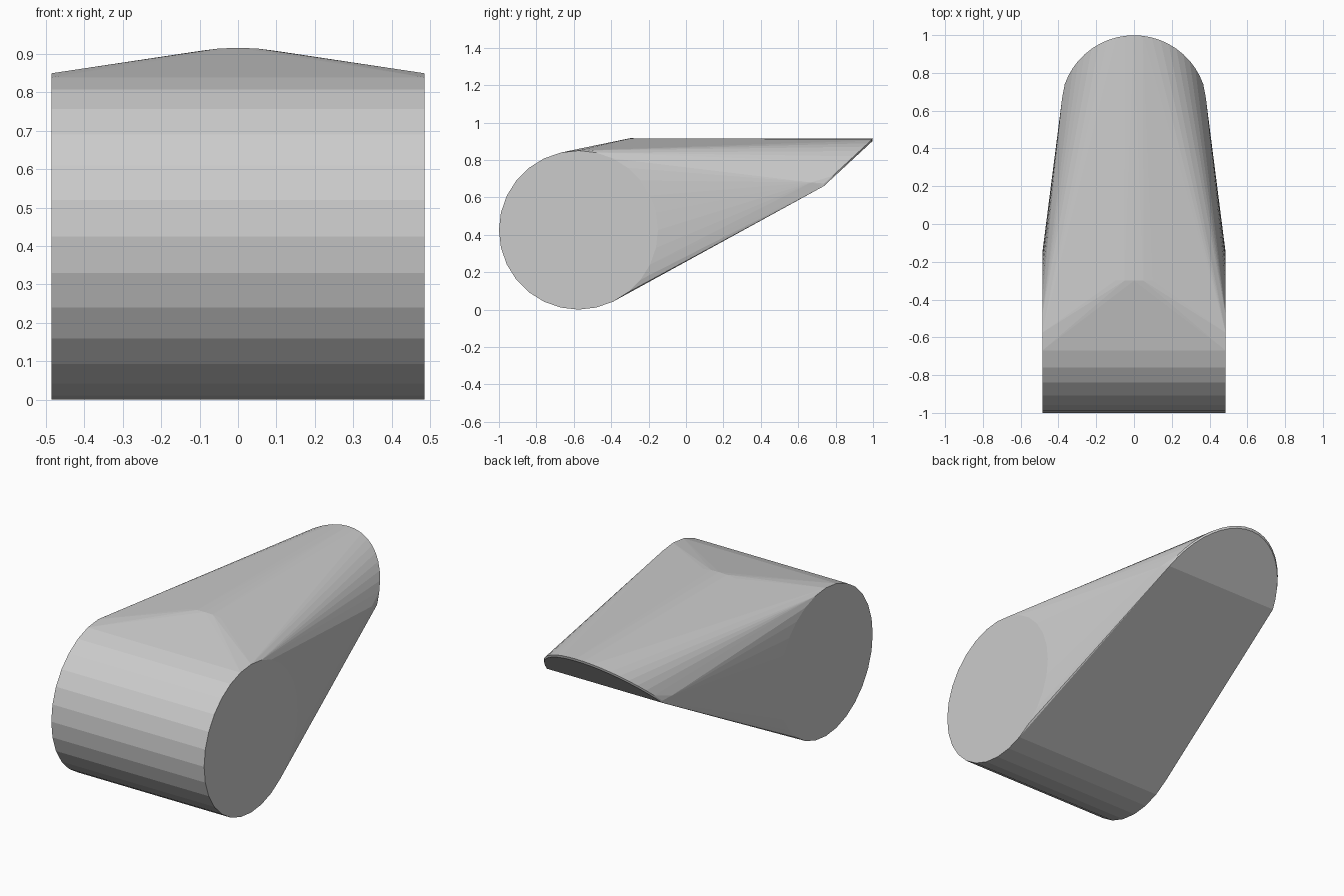
import bpy, bmesh
from math import sin, cos, pi, radians, sqrt

if "Cube" in bpy.data.objects:
    bpy.data.objects.remove(bpy.data.objects["Cube"])

bm = bmesh.new()


def add(x, y, z):
    bm.verts.new((x, y, z))


# big front drum, lying along x
R, W = 0.425, 0.485
for i in range(28):
    a = 2 * pi * i / 28
    for x in (-W, W):
        add(x, -1 + R + R * cos(a), R + R * sin(a))

# small crowned crest where the flat top begins
for x, z in ((0, 0.916), (0.05, 0.9145), (0.1, 0.908)):
    for s in (-1, 1):
        add(s * x, -0.3, z)

# rounded rear tip: circular in plan, cut by a slanted end plane
r, cy = 0.389, 0.61
start = radians(19.5)
n = 20
for i in range(n + 1):
    a = start + (pi - 2 * start) * i / n
    x, y = r * cos(a), cy + r * sin(a)
    z = 0.66 + (y - 0.74) * 0.925
    add(x, y - 0.003, z)
    add(x, y, z + 0.014)

# shoulders beside the tip
for s in (-1, 1):
    add(s * 0.38, 0.67, 0.68)

# skin all the parts together into one convex body
hull = bmesh.ops.convex_hull(bm, input=bm.verts[:])
loose = [v for v in bm.verts if not v.link_faces]
bmesh.ops.delete(bm, geom=loose, context='VERTS')
bmesh.ops.dissolve_limit(bm, angle_limit=radians(0.5), verts=bm.verts[:], edges=bm.edges[:])
bmesh.ops.recalc_face_normals(bm, faces=bm.faces[:])

mesh = bpy.data.meshes.new("tapered_wedge")
bm.to_mesh(mesh)
bm.free()
obj = bpy.data.objects.new("tapered_wedge", mesh)
bpy.context.collection.objects.link(obj)
